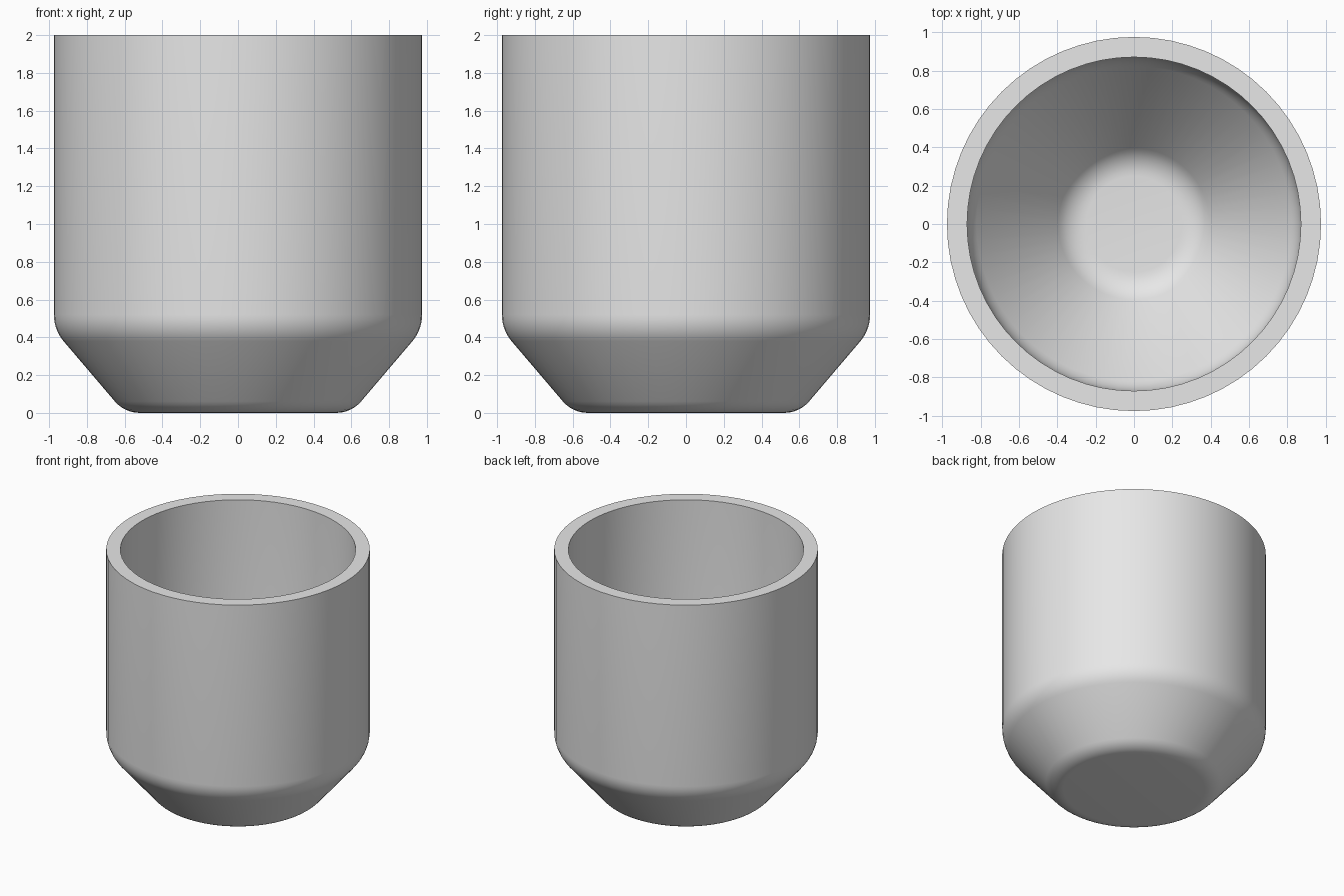
import bpy, bmesh, math
from mathutils import Vector

if "Cube" in bpy.data.objects:
    bpy.data.objects.remove(bpy.data.objects["Cube"], do_unlink=True)

SEGMENTS = 64
FILLET_STEPS = 6


def fillet(before, corner, after, reach):
    """Round a profile corner with an arc starting `reach` from the corner."""
    a = (before - corner).normalized()
    b = (after - corner).normalized()
    half = a.angle(b) / 2
    centre = corner + (a + b).normalized() * (reach / math.cos(half))
    start, end = corner + a * reach - centre, corner + b * reach - centre
    sweep = start.angle(end)
    points = []
    for i in range(FILLET_STEPS + 1):
        t = i / FILLET_STEPS
        points.append(centre + (start * math.sin((1 - t) * sweep)
                                + end * math.sin(t * sweep)) / math.sin(sweep))
    return points


def lathe(name, corners, material):
    """Spin a profile of (radius, height, rounding) corners around z."""
    pts = [Vector((r, 0, z)) for r, z, _ in corners]
    profile = []
    for i, (_, _, reach) in enumerate(corners):
        if reach:
            profile += fillet(pts[i - 1], pts[i], pts[i + 1], reach)
        else:
            profile.append(pts[i])
    bm = bmesh.new()
    verts = [bm.verts.new(p) for p in profile]
    edges = [bm.edges.new(pair) for pair in zip(verts, verts[1:])]
    bmesh.ops.spin(bm, geom=verts + edges, cent=(0, 0, 0), axis=(0, 0, 1),
                   angle=math.tau, steps=SEGMENTS, use_merge=True)
    bmesh.ops.remove_doubles(bm, verts=bm.verts[:], dist=0.0001)
    bmesh.ops.recalc_face_normals(bm, faces=bm.faces[:])
    mesh = bpy.data.meshes.new(name)
    bm.to_mesh(mesh)
    bm.free()
    mesh.materials.append(material)
    obj = bpy.data.objects.new(name, mesh)
    bpy.context.collection.objects.link(obj)
    bpy.ops.object.select_all(action="DESELECT")
    obj.select_set(True)
    bpy.context.view_layer.objects.active = obj
    bpy.ops.object.shade_smooth_by_angle(angle=math.radians(30))
    return obj


# Plain grey surface
grey = bpy.data.materials.new("light_grey")
grey.use_nodes = True
colour = (0.8, 0.8, 0.8, 1)
grey.diffuse_color = colour
grey.node_tree.nodes["Principled BSDF"].inputs["Base Color"].default_value = colour

# Cup: outside from the base up, flat rim, then inside down to the floor
lathe("cup", [
    (0, 0, 0),
    (0.6, 0, 0.08),
    (0.975, 0.44, 0.08),
    (0.975, 2, 0),
    (0.87, 2, 0),
    (0.87, 0.82, 0.08),
    (0.34, 0.14, 0.09),
    (0, 0.14, 0),
], grey)
